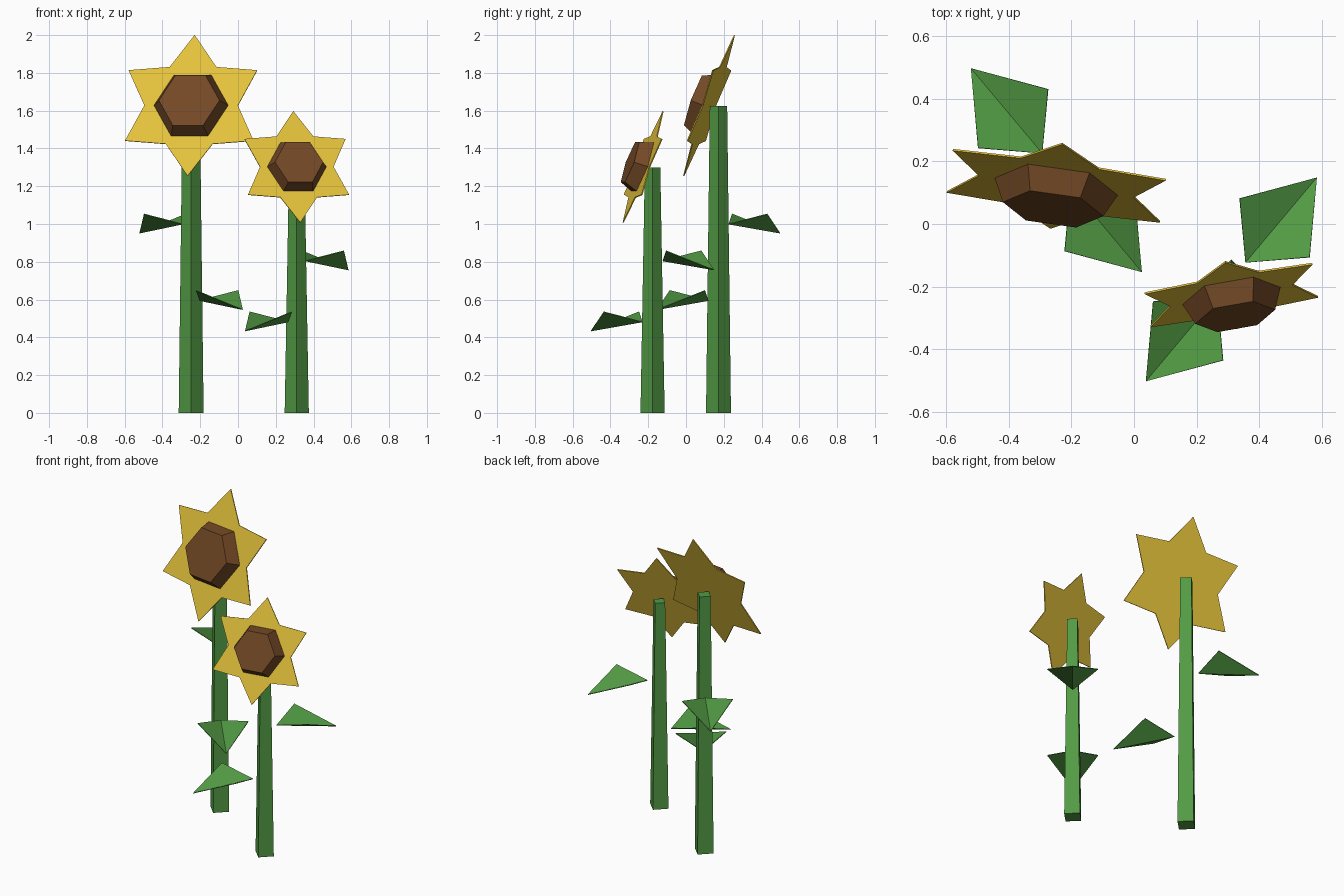
import bpy
from math import sin, cos, pi, radians
from mathutils import Matrix, Vector

if "Cube" in bpy.data.objects:
    bpy.data.objects.remove(bpy.data.objects["Cube"])


def material(name, colour):
    m = bpy.data.materials.new(name)
    m.diffuse_color = (*colour, 1)
    m.use_nodes = True
    m.node_tree.nodes["Principled BSDF"].inputs["Base Color"].default_value = m.diffuse_color
    return m


GREEN = material("leaf green", (0.085, 0.325, 0.057))
YELLOW = material("petal yellow", (0.78, 0.54, 0.044))
BROWN = material("seed brown", (0.172, 0.066, 0.019))


def add_object(name, verts, faces, mat, matrix, thickness=0):
    mesh = bpy.data.meshes.new(name)
    mesh.from_pydata(verts, [], faces)
    mesh.materials.append(mat)
    ob = bpy.data.objects.new(name, mesh)
    ob.matrix_world = matrix
    bpy.context.collection.objects.link(ob)
    if thickness:
        mod = ob.modifiers.new("thickness", 'SOLIDIFY')
        mod.thickness = thickness
        mod.offset = 0
    return ob


def frustum(name, sides, r1, r2, height, mat, matrix):
    """Tapered prism standing on the local z = 0 plane."""
    verts = [(r * cos(2 * pi * i / sides), r * sin(2 * pi * i / sides), z)
             for r, z in ((r1, 0), (r2, height)) for i in range(sides)]
    faces = [(i, (i + 1) % sides, sides + (i + 1) % sides, sides + i) for i in range(sides)]
    faces += [tuple(reversed(range(sides))), tuple(range(sides, 2 * sides))]
    return add_object(name, verts, faces, mat, matrix)


def star(name, points, outer, inner, mat, matrix):
    """Flat star fan with one point straight up."""
    n = points * 2
    verts = [(0, 0, 0)]
    for i in range(n):
        r = inner if i % 2 else outer
        a = pi / 2 + 2 * pi * i / n
        verts.append((r * cos(a), r * sin(a), 0))
    faces = [(0, i + 1, (i + 1) % n + 1) for i in range(n)]
    return add_object(name, verts, faces, mat, matrix, 0.006)


def leaf(name, matrix):
    """Kite folded along its middle, both side corners raised, tip drooping."""
    verts = [(0.07, 0, 0), (0.215, -0.146, 0.053), (0.425, 0, -0.048), (0.215, 0.146, 0.053)]
    return add_object(name, verts, [(0, 1, 2), (0, 2, 3)], GREEN, matrix, 0.004)


def sunflower(label, x, y, height, stem_r, petal_r, disc_r, disc_h, yaw, leaves):
    # Four-sided tapering stem
    frustum(label + "_stem", 4, stem_r[0], stem_r[1], height, GREEN,
            Matrix.Translation((x, y, 0)))
    # Tilted head: star of petals and hexagonal seed disc
    head = (Matrix.Translation((x, y - 0.05, height + 0.002))
            @ Matrix.Rotation(radians(yaw), 4, 'Z') @ Matrix.Rotation(radians(70), 4, 'X'))
    star(label + "_petals", 6, petal_r, petal_r * 0.63, YELLOW, head)
    frustum(label + "_seed_disc", 6, disc_r, disc_r * 0.81, disc_h, BROWN, head)
    # Leaves around the stem
    for i, (angle, z) in enumerate(leaves):
        leaf(f"{label}_leaf_{i + 1}",
             Matrix.Translation((x, y, z)) @ Matrix.Rotation(radians(angle), 4, 'Z'))


sunflower("tall_flower", -0.248, 0.172, 1.625, (0.066, 0.046), 0.397, 0.2, 0.08, -8,
          [(130, 1.0), (-50, 0.595)])
sunflower("short_flower", 0.311, -0.177, 1.3, (0.064, 0.041), 0.314, 0.16, 0.075, 10,
          [(50, 0.805), (230, 0.482)])
